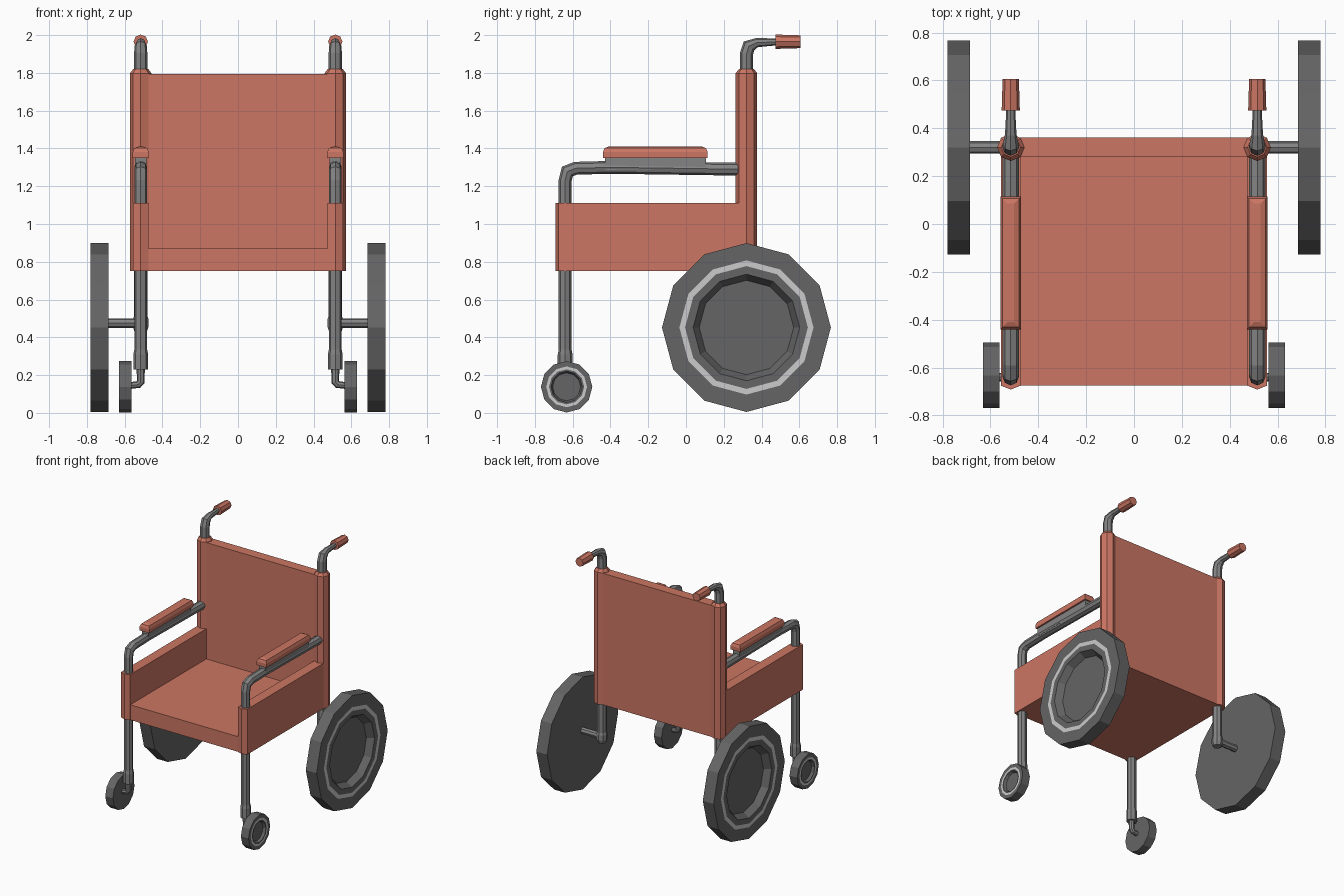
import bpy, bmesh, math
from mathutils import Vector

cube = bpy.data.objects.get("Cube")
if cube:
    bpy.data.objects.remove(cube, do_unlink=True)


def material(name, rgb):
    m = bpy.data.materials.new(name)
    m.use_nodes = True
    col = (*rgb, 1)
    m.diffuse_color = col
    m.node_tree.nodes["Principled BSDF"].inputs["Base Color"].default_value = col
    return m


FABRIC = material("terracotta fabric", (0.60, 0.18, 0.125))
STEEL = material("grey steel", (0.23, 0.23, 0.23))
RUBBER = material("dark rubber", (0.13, 0.13, 0.13))
LIGHT = material("light rim", (0.60, 0.60, 0.60))

POST_X, BACK_Y, FRONT_Y = 0.515, 0.32, -0.64


def finish(name, bm, mats, mirror=True):
    bmesh.ops.recalc_face_normals(bm, faces=bm.faces)
    mesh = bpy.data.meshes.new(name)
    bm.to_mesh(mesh)
    bm.free()
    for m in mats:
        mesh.materials.append(m)
    ob = bpy.data.objects.new(name, mesh)
    bpy.context.collection.objects.link(ob)
    if mirror:
        mod = ob.modifiers.new("Mirror", "MIRROR")
        mod.use_mirror_merge = False
    return ob


def skin(bm, rings):
    """Join rings of vertices with quads and return the strips."""
    strips = []
    for a, b in zip(rings, rings[1:]):
        n = len(a)
        strips.append([bm.faces.new((a[i], a[(i + 1) % n], b[(i + 1) % n], b[i]))
                       for i in range(n)])
    bm.faces.new(rings[0])
    bm.faces.new(rings[-1])
    return strips


def tube(name, path, radii, mat, ref=(1, 0, 0), sides=8):
    """Sweep a polygon along a planar path; ref is the normal of its plane."""
    bm = bmesh.new()
    pts = [Vector(p) for p in path]
    u = Vector(ref)
    rings = []
    for i, p in enumerate(pts):
        before = (p - pts[max(i - 1, 0)]).normalized()
        after = (pts[min(i + 1, len(pts) - 1)] - p).normalized()
        t = (before + after).normalized()
        v = t.cross(u)
        miter = 1 / max(t.dot(after if i == 0 else before), 0.5)
        ring = []
        for k in range(sides):
            a = math.tau * k / sides
            ring.append(bm.verts.new(p + radii[i] * (math.cos(a) * u + miter * math.sin(a) * v)))
        rings.append(ring)
    skin(bm, rings)
    return finish(name, bm, [mat])


def box(name, x, y, z, mat, mirror=True, round_top=0):
    bm = bmesh.new()
    bmesh.ops.create_cube(bm, size=1)
    for v in bm.verts:
        v.co = [lo + (c + 0.5) * (hi - lo) for c, (lo, hi) in zip(v.co, (x, y, z))]
    if round_top:
        edges = [e for e in bm.edges if all(v.co.z > z[1] - 0.001 for v in e.verts)]
        bmesh.ops.bevel(bm, geom=edges, offset=round_top, segments=2, profile=0.5,
                        affect='EDGES')
    return finish(name, bm, [mat], mirror)


def wheel(name, y, z, radius, x_in, x_out, rim, recess, depth):
    """Twelve-sided wheel with a light ring and a dished outer face."""
    bm = bmesh.new()
    profile = [(radius, x_in), (radius, x_out), (rim[0], x_out), (rim[1], x_out),
               (recess[0], x_out), (recess[1], x_out - depth)]
    rings = [[bm.verts.new((x, y + r * math.sin(math.tau * k / 12),
                            z + r * math.cos(math.tau * k / 12))) for k in range(12)]
             for r, x in profile]
    for f in skin(bm, rings)[2]:
        f.material_index = 1
    return finish(name, bm, [RUBBER, LIGHT])


def yz(*pts):
    return [(POST_X, y, z) for y, z in pts]


# Wheels
wheel("rear_wheels", BACK_Y, 0.452, 0.447, 0.685, 0.78, (0.355, 0.325), (0.282, 0.25), 0.05)
wheel("front_casters", -0.632, 0.138, 0.136, 0.563, 0.63, (0.108, 0.093), (0.083, 0.074), 0.02)

# Seat and side panels
box("seat", (-0.48, 0.48), (-0.675, 0.29), (0.75, 0.87), FABRIC, mirror=False)
bm = bmesh.new()
outline = [(-0.04, 0.29), (-0.04, -0.676), (0, -0.692), (0.04, -0.676), (0.04, 0.29)]
skin(bm, [[bm.verts.new((POST_X + x, y, z)) for x, y in outline] for z in (0.75, 1.11)])
finish("side_panels", bm, [FABRIC])

# Backrest
box("backrest", (-0.5, 0.5), (0.28, 0.362), (0.75, 1.795), FABRIC, mirror=False)
tube("backrest_sleeves", yz((BACK_Y, 0.75), (BACK_Y, 1.798), (BACK_Y, 1.82)),
     [0.057, 0.057, 0.04], FABRIC)

# Rear posts, push handles and grips
tube("rear_posts",
     yz((BACK_Y, 0.45), (BACK_Y, 1.9), (0.333, 1.942), (0.375, 1.96), (0.49, 1.965)),
     [0.035, 0.035, 0.033, 0.024, 0.018], STEEL)
tube("handle_grips", yz((0.475, 1.965), (0.605, 1.965)), [0.038, 0.034], FABRIC)

# Rear axles
tube("axle_hubs", yz((BACK_Y, 0.43), (BACK_Y, 0.455), (BACK_Y, 0.495), (BACK_Y, 0.52)),
     [0.033, 0.041, 0.041, 0.033], STEEL)
tube("rear_axles", [(POST_X, BACK_Y, 0.475), (0.69, BACK_Y, 0.475)], [0.026, 0.026],
     STEEL, ref=(0, 1, 0))

# Front legs that bend into the arm rails
tube("front_legs_and_arm_rails",
     yz((FRONT_Y, 0.3), (FRONT_Y, 1.23), (-0.628, 1.278), (-0.585, 1.295), (-0.4, 1.3),
        (0.29, 1.29)),
     [0.034] * 6, STEEL)
tube("leg_collars", yz((FRONT_Y, 0.23), (FRONT_Y, 0.31), (FRONT_Y, 0.335)),
     [0.039, 0.039, 0.034], STEEL)
tube("caster_stems",
     [(POST_X, FRONT_Y, 0.24), (POST_X, FRONT_Y, 0.165), (0.527, FRONT_Y, 0.15),
      (0.57, FRONT_Y, 0.145)],
     [0.022, 0.02, 0.018, 0.018], STEEL, ref=(0, 1, 0))

# Armrests
box("armrest_supports", (0.485, 0.545), (-0.43, 0.105), (1.285, 1.352), STEEL)
box("armrest_pads", (0.472, 0.558), (-0.44, 0.115), (1.35, 1.41), FABRIC, round_top=0.03)
